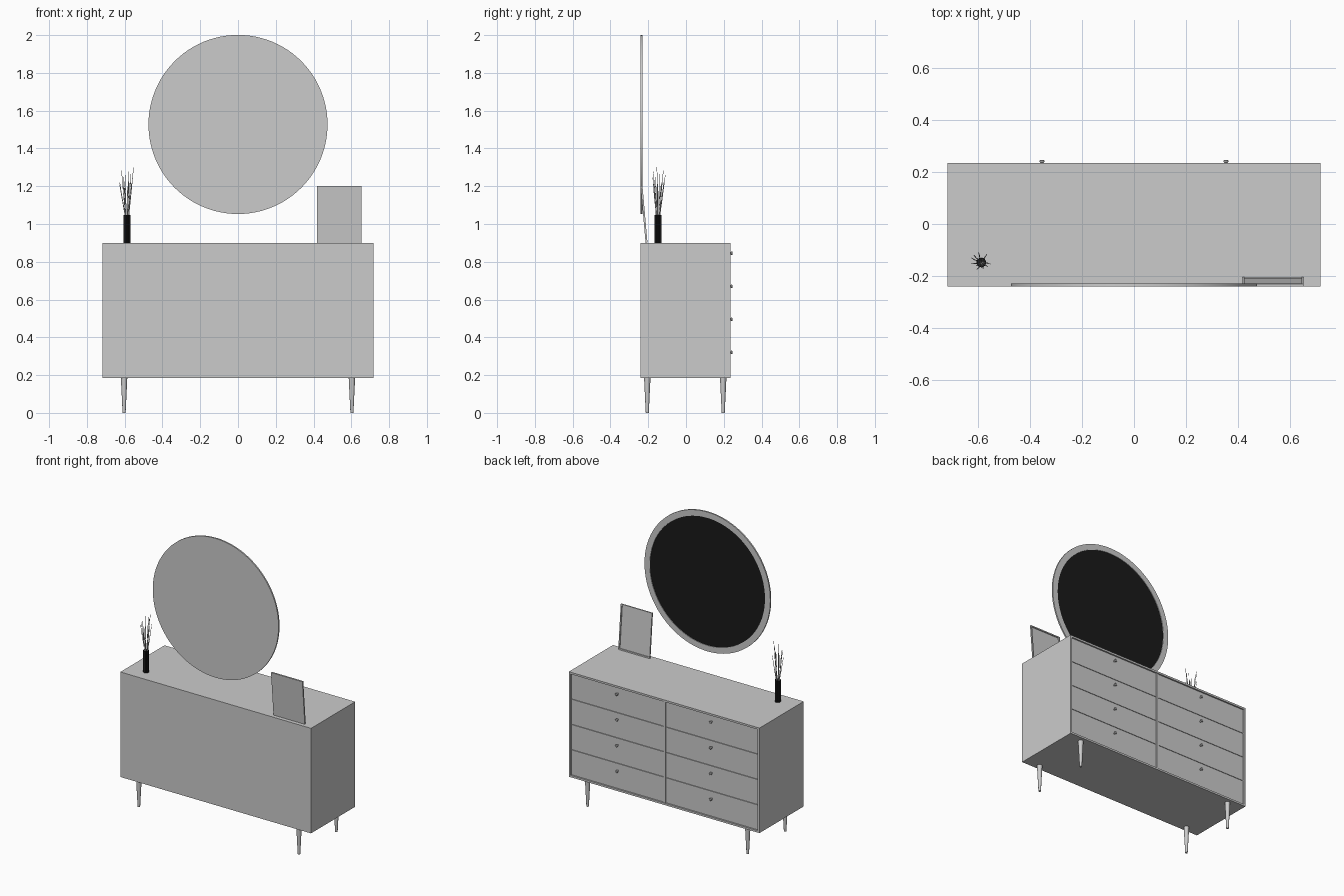
import bpy, bmesh, math, random
from mathutils import Matrix, Vector

if "Cube" in bpy.data.objects:
    bpy.data.objects.remove(bpy.data.objects["Cube"])

random.seed(4)
BLACK = bpy.data.materials.new("black")
BLACK.diffuse_color = (0.01, 0.01, 0.01, 1)
BLACK.use_nodes = True
BLACK.node_tree.nodes["Principled BSDF"].inputs["Base Color"].default_value = BLACK.diffuse_color


def finish(name, bm, mat=None, smooth=False):
    bmesh.ops.recalc_face_normals(bm, faces=bm.faces[:])
    me = bpy.data.meshes.new(name)
    bm.to_mesh(me)
    bm.free()
    ob = bpy.data.objects.new(name, me)
    bpy.context.collection.objects.link(ob)
    if mat:
        me.materials.append(mat)
    if smooth:
        bpy.ops.object.select_all(action='DESELECT')
        ob.select_set(True)
        bpy.context.view_layer.objects.active = ob
        bpy.ops.object.shade_smooth_by_angle(angle=math.radians(35))
    return ob


def cube(bm, lo, hi):
    lo, hi = Vector(lo), Vector(hi)
    m = Matrix.Translation((lo + hi) / 2) @ Matrix.Diagonal((*(hi - lo), 1))
    bmesh.ops.create_cube(bm, size=1, matrix=m)


def box(name, lo, hi):
    bm = bmesh.new()
    cube(bm, lo, hi)
    return finish(name, bm)


def lathe(name, profile, loc, axis='Z', n=32, mat=None):
    """Spin a (radius, height) profile; axis 'Y' makes height run along +y."""
    bm = bmesh.new()
    vs = [bm.verts.new((r, 0, h)) for r, h in profile]
    es = [bm.edges.new(p) for p in zip(vs, vs[1:])]
    bmesh.ops.spin(bm, geom=vs + es, cent=(0, 0, 0), axis=(0, 0, 1),
                   angle=2 * math.pi, steps=n, use_duplicate=False)
    bmesh.ops.remove_doubles(bm, verts=bm.verts[:], dist=1e-5)
    if axis == 'Y':
        bm.transform(Matrix.Rotation(-math.pi / 2, 4, 'X'))
    bm.transform(Matrix.Translation(loc))
    return finish(name, bm, mat, True)


# Cabinet carcass: panels around the drawer bays, open toward +y
X, Y0, Y1, Z0, Z1, T = 0.718, -0.24, 0.235, 0.185, 0.90, 0.013
box("cabinet_top", (-X, Y0, Z1 - T), (X, Y1, Z1))
box("cabinet_bottom", (-X, Y0, Z0), (X, Y1, Z0 + T))
box("cabinet_back", (-X + T, Y0, Z0 + T), (X - T, Y0 + T, Z1 - T))
box("centre_divider", (-T / 2, Y0 + T, Z0 + T), (T / 2, Y1 - 0.004, Z1 - T))
for s, side in ((-1, "left"), (1, "right")):
    xs = sorted((s * X, s * (X - T)))
    box(side + "_side", (xs[0], Y0, Z0 + T), (xs[1], Y1, Z1 - T))

# Drawers and knobs, four rows in two columns
row = (Z1 - Z0 - 2 * T) / 4
gap = 0.0015
for s, side in ((-1, "left"), (1, "right")):
    a, b = sorted((s * (T / 2 + gap), s * (X - T - gap)))
    for i in range(4):
        z = Z0 + T + i * row
        box(f"{side}_drawer_{i}", (a, Y0 + 0.03, z + gap),
            (b, Y1 - 0.008, z + row - gap))
        lathe(f"{side}_knob_{i}",
              [(0, 0), (0.005, 0), (0.005, 0.009), (0.009, 0.012),
               (0.009, 0.017), (0.007, 0.019), (0, 0.019)],
              (s * 0.354, Y1 - 0.008, 0.32 + i * 0.175), 'Y', 20)

# Tapered legs
for x in (-0.603, 0.603):
    for y in (-0.205, 0.197):
        lathe(f"{'left' if x < 0 else 'right'}_{'front' if y < 0 else 'back'}_leg",
              [(0, 0), (0.008, 0), (0.017, Z0), (0, Z0)], (x, y, 0), n=24)

# Round mirror with a raised rim and dark glass
lathe("mirror_frame",
      [(0, 0), (0.474, 0), (0.474, 0.010), (0.434, 0.010), (0.434, 0.003), (0, 0.003)],
      (0, -0.24, 1.527), 'Y', 96)
lathe("mirror_glass", [(0, 0.003), (0.434, 0.003), (0.434, 0.006), (0, 0.006)],
      (0, -0.24, 1.527), 'Y', 96, BLACK)

# Picture frame leaning back, picture recessed into the +y face
bm = bmesh.new()
cube(bm, (0.417, -0.010, 0), (0.653, 0, 0.301))
face = max(bm.faces, key=lambda f: f.calc_center_median().y)
bmesh.ops.inset_region(bm, faces=[face], thickness=0.012)
bmesh.ops.inset_region(bm, faces=[face], thickness=0.0005, depth=-0.006)
bm.transform(Matrix.Translation((0, -0.204, 0.901)) @
             Matrix.Rotation(math.radians(5), 4, 'X'))
finish("picture_frame", bm)

# Fluted vase: hollow, with alternating ridge and groove verts
VX, VY = -0.588, -0.148
bm = bmesh.new()
N = 48
rings = []
for r, z in ((0.019, 0.90), (0.019, 1.048), (0.015, 1.048), (0.015, 0.91)):
    ring = []
    for k in range(N):
        t = 2 * math.pi * k / N
        q = r - (0.0015 if k % 2 and r > 0.016 else 0)
        ring.append(bm.verts.new((VX + q * math.cos(t), VY + q * math.sin(t), z)))
    rings.append(ring)
for lower, upper in zip(rings, rings[1:]):
    for k in range(N):
        j = (k + 1) % N
        bm.faces.new((lower[k], lower[j], upper[j], upper[k]))
bm.faces.new(rings[0])
bm.faces.new(rings[-1])
finish("vase", bm, BLACK)

# Twigs fanning out of the vase
cu = bpy.data.curves.new("twigs", 'CURVE')
cu.dimensions = '3D'
cu.bevel_depth = 0.0017
cu.bevel_resolution = 1
cu.use_fill_caps = True
for k in range(14):
    t = 2.4 * k
    reach = random.uniform(0.018, 0.042)
    top = random.uniform(1.20, 1.305)
    sp = cu.splines.new('POLY')
    sp.points.add(3)
    for p, (r, z) in zip(sp.points, ((0.003, 0.915), (0.011, 1.05),
                                     (0.011 + (reach - 0.011) * 0.5, (1.05 + top) / 2),
                                     (reach, top))):
        w = random.uniform(-0.08, 0.08)
        p.co = (VX + r * math.cos(t + w), VY + r * math.sin(t + w), z, 1)
        p.radius = 1 if z < 1.2 else 0.7
twigs = bpy.data.objects.new("twigs", cu)
bpy.context.collection.objects.link(twigs)
bpy.ops.object.select_all(action='DESELECT')
twigs.select_set(True)
bpy.context.view_layer.objects.active = twigs
bpy.ops.object.convert(target='MESH')

# Top-most point of the model is the mirror rim
